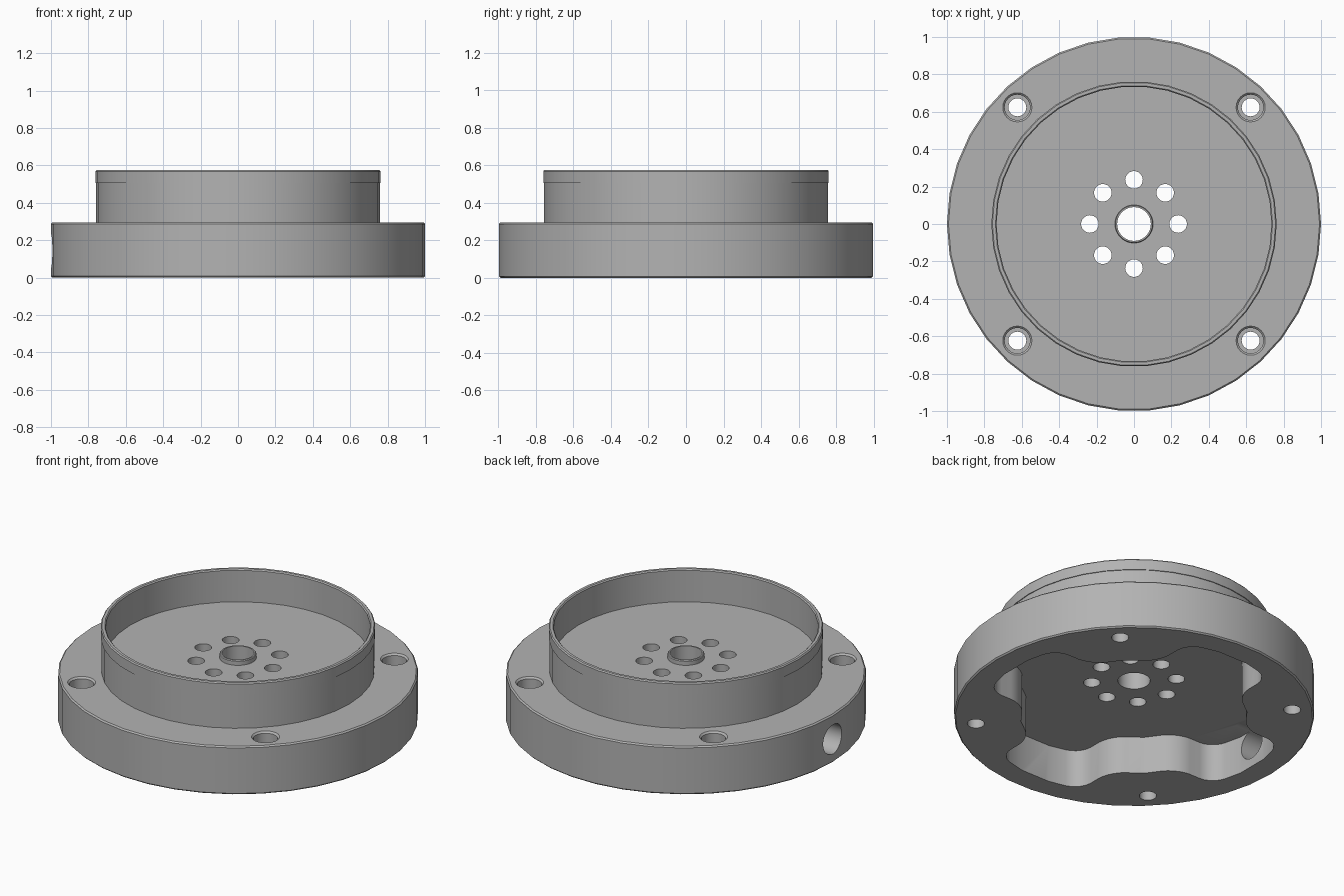
import bpy, bmesh, math

cube = bpy.data.objects.get("Cube")
if cube:
    bpy.data.objects.remove(cube, do_unlink=True)

metal = bpy.data.materials.new("grey_metal")
metal.use_nodes = True
colour = (0.45, 0.45, 0.45, 1)
metal.diffuse_color = colour
metal.node_tree.nodes["Principled BSDF"].inputs["Base Color"].default_value = colour


def make_object(name, bm):
    bmesh.ops.recalc_face_normals(bm, faces=bm.faces)
    mesh = bpy.data.meshes.new(name)
    bm.to_mesh(mesh)
    bm.free()
    mesh.materials.append(metal)
    obj = bpy.data.objects.new(name, mesh)
    bpy.context.collection.objects.link(obj)
    return obj


def lathe(name, profile, sides):
    """Revolve a closed (radius, z) profile around z."""
    bm = bmesh.new()
    rings = []
    for i in range(sides):
        a = math.tau * i / sides
        rings.append([bm.verts.new((r * math.cos(a), r * math.sin(a), z)) for r, z in profile])
    n = len(profile)
    for i in range(sides):
        a, b = rings[i], rings[(i + 1) % sides]
        for j in range(n):
            k = (j + 1) % n
            bm.faces.new((a[j], b[j], b[k], a[k]))
    return make_object(name, bm)


def stack(name, steps, sides):
    """Solid round cutter from (radius, z) steps, capped at both ends."""
    bm = bmesh.new()
    rings = [[bm.verts.new((r * math.cos(math.tau * i / sides), r * math.sin(math.tau * i / sides), z))
              for i in range(sides)] for r, z in steps]
    for a, b in zip(rings, rings[1:]):
        for i in range(sides):
            j = (i + 1) % sides
            bm.faces.new((a[i], a[j], b[j], b[i]))
    bm.faces.new(rings[0])
    bm.faces.new(rings[-1])
    return make_object(name, bm)


def pocket_cutter(depth, inner, outer, half_width, fillet):
    """Four-lobed pocket with rounded corners."""
    wide = math.asin(half_width / outer)
    narrow = math.asin(half_width / inner)
    bm = bmesh.new()
    verts, corners = [], []
    for q in range(4):
        c = q * math.pi / 2
        path = [(inner, -narrow, True), (outer, -wide, True), (outer, -wide / 3, False),
                (outer, wide / 3, False), (outer, wide, True), (inner, narrow, True),
                (inner, math.pi / 4, False)]
        for r, a, corner in path:
            v = bm.verts.new((r * math.cos(c + a), r * math.sin(c + a), -0.1))
            verts.append(v)
            if corner:
                corners.append(v)
    base = bm.faces.new(verts)
    bmesh.ops.bevel(bm, geom=corners, offset=fillet, segments=5, profile=0.5, affect='VERTICES')
    base = bm.faces[:][0]
    out = bmesh.ops.extrude_face_region(bm, geom=[base], use_keep_orig=True)
    tops = [g for g in out["geom"] if isinstance(g, bmesh.types.BMVert)]
    bmesh.ops.translate(bm, verts=tops, vec=(0, 0, depth + 0.1))
    return make_object("pocket_cutter", bm)


# Flange, raised collar, recessed floor and central boss
body = lathe("flange_housing", [
    (0.09, 0), (0.992, 0), (1, 0.008), (1, 0.287), (0.992, 0.295),
    (0.758, 0.295), (0.758, 0.505), (0.763, 0.505), (0.763, 0.568), (0.757, 0.575),
    (0.741, 0.575), (0.735, 0.568), (0.735, 0.375),
    (0.102, 0.375), (0.102, 0.4), (0.098, 0.405), (0.09, 0.405)], 38)

# Underside pocket
cutters = [pocket_cutter(0.23, 0.63, 0.86, 0.29, 0.09)]

# Counterbored bolt holes
for q in range(4):
    a = math.pi / 4 + q * math.pi / 2
    c = stack("bolt_cutter", [(0.048, -0.1), (0.048, 0.15), (0.068, 0.15), (0.068, 0.285),
                              (0.078, 0.295), (0.078, 0.36)], 24)
    c.location = (0.882 * math.cos(a), 0.882 * math.sin(a), 0)
    cutters.append(c)

# Ring of small holes in the floor
for q in range(8):
    a = q * math.pi / 4
    c = stack("floor_hole_cutter", [(0.047, 0.1), (0.047, 0.5)], 24)
    c.location = (0.236 * math.cos(a), 0.236 * math.sin(a), 0)
    cutters.append(c)

# Cable hole through the right side wall
c = stack("side_hole_cutter", [(0.09, 0.75), (0.09, 1.1)], 28)
c.rotation_euler = (0, -math.pi / 2, 0)
c.location = (0, 0, 0.143)
cutters.append(c)

bpy.context.view_layer.update()
for o in bpy.context.selected_objects:
    o.select_set(False)
bpy.context.view_layer.objects.active = body
body.select_set(True)
for c in cutters:
    m = body.modifiers.new("cut", 'BOOLEAN')
    m.operation = 'DIFFERENCE'
    m.solver = 'EXACT'
    m.object = c
    bpy.ops.object.modifier_apply(modifier=m.name)
    bpy.data.objects.remove(c, do_unlink=True)

bpy.ops.object.shade_smooth_by_angle(angle=math.radians(30))
